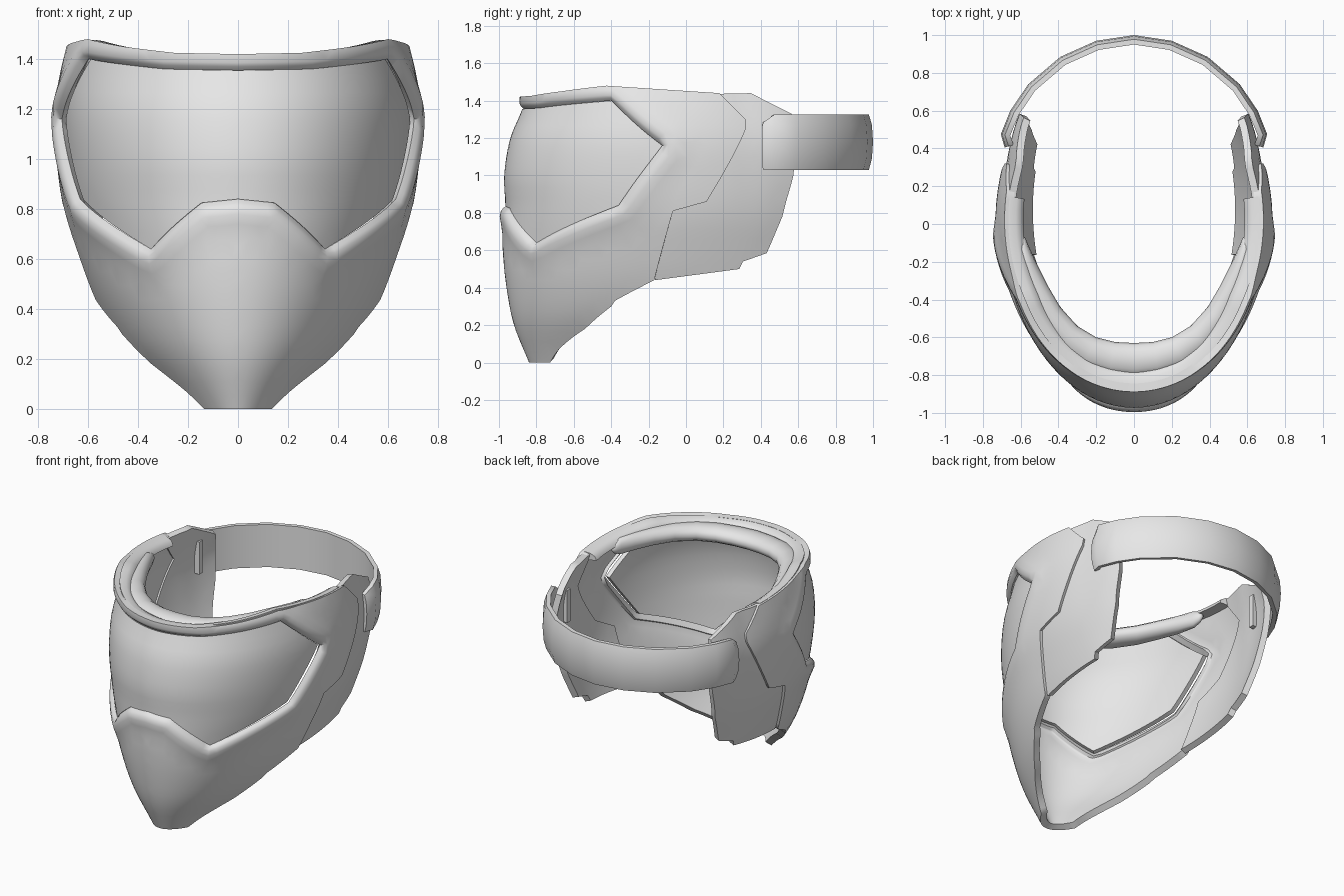
import bpy, bmesh, math
from mathutils import Vector
from mathutils.geometry import delaunay_2d_cdt, intersect_point_line

if "Cube" in bpy.data.objects:
    bpy.data.objects.remove(bpy.data.objects["Cube"])

grey = bpy.data.materials.new("plain_grey")
grey.diffuse_color = (0.8, 0.8, 0.8, 1)
grey.use_nodes = True
grey.node_tree.nodes["Principled BSDF"].inputs["Base Color"].default_value = grey.diffuse_color

# Height profiles of the face shell: half width and forward reach
WIDTH = [(0, .27), (.2, .445), (.3, .512), (.44, .58), (.6, .637), (.8, .697),
         (1.0, .726), (1.2, .733), (1.4, .70), (1.5, .67)]
REACH = [(0, .84), (.2, .92), (.4, .96), (.6, .98), (.75, .982), (.85, .982),
         (1.0, .988), (1.2, .955), (1.36, .89), (1.5, .86)]
# Height of the rounded ridge by distance from the visor opening
RIDGE = [(0, -.024), (.015, -.004), (.03, .008), (.06, .014), (.1, .007), (.15, 0), (4, 0)]
SCALE = .8          # flat length of one radian of shell


def smooth_lookup(table, z):
    """Catmull-Rom style interpolation through a table."""
    z = min(max(z, table[0][0]), table[-1][0])
    n = len(table)

    def slope(i):
        a, b = table[max(i - 1, 0)], table[min(i + 1, n - 1)]
        return (b[1] - a[1]) / (b[0] - a[0])
    for i in range(n - 1):
        (z0, v0), (z1, v1) = table[i], table[i + 1]
        if z <= z1:
            h = z1 - z0
            t = (z - z0) / h
            return ((2*t**3 - 3*t**2 + 1) * v0 + (t**3 - 2*t**2 + t) * h * slope(i)
                    + (3*t**2 - 2*t**3) * v1 + (t**3 - t**2) * h * slope(i + 1))


def on_shell(p, off=0.0):
    a, z = p[0] / SCALE, p[1]
    return Vector(((smooth_lookup(WIDTH, z) + off) * math.sin(a),
                   -(smooth_lookup(REACH, z) + off) * math.cos(a), z))


def fx(x, z):
    """Flat shell coordinate from a front position."""
    return Vector((SCALE * math.asin(x / smooth_lookup(WIDTH, z)), z))


def sy(y, z):
    """Flat shell coordinate from a side position."""
    return Vector((SCALE * math.acos(-y / smooth_lookup(REACH, z)), z))


def distance(p, line):
    best = 9
    for a, b in zip(line, line[1:]):
        q, t = intersect_point_line(p, a, b)
        q = a if t < 0 else b if t > 1 else q
        best = min(best, math.hypot(p[0] - q[0], p[1] - q[1]))
    return best


def densify(line, step):
    out = []
    for a, b in zip(line, line[1:]):
        n = max(1, round((b - a).length / step))
        out += [a.lerp(b, i / n) for i in range(n)]
    return out + [line[-1]]


def mirrored(name, bm, thickness=0, angle=40):
    """Mirror, thicken, bake, then shade smooth with sharp edges kept."""
    me = bpy.data.meshes.new(name)
    bm.to_mesh(me)
    bm.free()
    ob = bpy.data.objects.new(name, me)
    bpy.context.collection.objects.link(ob)
    m = ob.modifiers.new("mirror", 'MIRROR')
    m.merge_threshold = 0.0005
    if thickness:
        s = ob.modifiers.new("solid", 'SOLIDIFY')
        s.thickness = thickness
        s.offset = -1
    bpy.context.view_layer.update()
    dg = bpy.context.evaluated_depsgraph_get()
    baked = bpy.data.meshes.new_from_object(ob.evaluated_get(dg))
    ob.modifiers.clear()
    ob.data = baked
    baked.materials.clear()
    baked.materials.append(grey)
    baked.shade_smooth()
    baked.set_sharp_from_angle(angle=math.radians(angle))


def panel(name, outline, off, thickness, extra=(), step=0.055, angle=40):
    """Fill a flat outline with even triangles, wrapped on the shell."""
    closed = outline + [outline[0]]
    border = densify(closed, step * .8)[:-1]
    inner = []

    def add(p, edge_gap, gap):
        if distance(p, closed) > edge_gap and all((p - q).length > gap for q in inner):
            inner.append(p)
    for p in extra:
        add(p, .011, .012)
    for j in range(int(1.5 / step)):
        for i in range(int(2.2 / step)):
            add(Vector(((i + j % 2 / 2) * step, j * step)), step * .45, step * .6)
    verts, _, faces, *_ = delaunay_2d_cdt(border + inner, [], [list(range(len(border)))],
                                          1, 1e-5)
    bm = bmesh.new()
    bv = [bm.verts.new(on_shell(p, off(p))) for p in verts]
    for f in faces:
        a, b, c = (verts[i] for i in f[:3])
        f = f if (b - a).cross(c - a) > 0 else f[::-1]
        bm.faces.new([bv[i] for i in f])
    bmesh.ops.delete(bm, geom=[v for v in bm.verts if not v.link_faces], context='VERTS')
    mirrored(name, bm, thickness, angle)


def loft(name, rings, angle=35):
    """Closed rings joined in order; first ring lies on the mirror plane."""
    bm = bmesh.new()
    rows = [[bm.verts.new(p) for p in ring] for ring in rings]
    n = len(rows[0])
    for r0, r1 in zip(rows, rows[1:]):
        for i in range(n):
            j = (i + 1) % n
            bm.faces.new((r0[i], r0[j], r1[j], r1[i]))
    cap = bm.faces.new(rows[-1])
    bmesh.ops.recalc_face_normals(bm, faces=bm.faces[:])
    way = cap.calc_center_median() - sum((v.co for v in rows[-2]), Vector()) / n
    if cap.normal.dot(way) < 0:
        bmesh.ops.reverse_faces(bm, faces=bm.faces[:])
    mirrored(name, bm, 0, angle)


# Visor opening, from top centre round to the nose
opening = [Vector((0, 1.355)), fx(.3, 1.36), sy(-.41, 1.40), sy(-.13, 1.16),
           sy(-.37, .84), fx(.36, .64), fx(.15, .825), Vector((0, .84))]

# Rows of points beside the opening that carry the ridge
rows = []
path = densify(opening, .035)
for d in (.015, .03, .06, .1, .15):
    for i, p in enumerate(path):
        t = (path[min(i + 1, len(path) - 1)] - path[max(i - 1, 0)]).normalized()
        q = p + Vector((-t.y, t.x)) * d
        if q.x > .012 and distance(q, opening) > d * .9:
            rows.append(q)

# Face shell with chin, cheeks, brow and visor ridge
lower = [Vector((0, 0)), fx(.135, 0), sy(-.68, .07), sy(-.54, .18), sy(-.40, .30),
         sy(-.38, .33), sy(-.17, .44)]
back = [sy(-.07, .81), sy(.11, .86), sy(.32, 1.25), sy(.32, 1.30), sy(.18, 1.44)]
top = [sy(-.2, 1.465), sy(-.42, 1.48), fx(.45, 1.45), fx(.25, 1.425), Vector((0, 1.42))]
centre = [Vector((0, 1.37)), Vector((0, 1.385))]   # keeps the brow even at the middle
panel("face_shell", lower + back + top + centre[::-1] + opening
      + [Vector((0, .84 - d)) for d in (.015, .03, .06, .1, .15)],
      lambda p: smooth_lookup(RIDGE, distance(p, opening)), .045, rows, angle=55)

# Visor lens, set deeper at the sides
panel("visor_lens", opening,
      lambda p: -.016 - .024 * math.sin(p[0] / SCALE) ** 2, .03)

# Thick brow flange behind the top edge
rings = []
for p in densify([sy(.15, 1.442)] + top, .06)[::-1]:
    rings.append([on_shell(p, o) + Vector((0, 0, dz)) for o, dz in
                  ((-.02, -.003), (-.06, -.008), (-.09, -.025), (-.1, -.05), (-.02, -.055))])
loft("brow_flange", rings, 50)


# Ear guards, flaring a little toward the upper back
def ear_flare(p):
    back_part = min(max((p[0] / SCALE - 1.92) / .28, 0), 1)
    return -.018 + .04 * back_part * min(max((p[1] - .6) / .6, 0), 1)


panel("ear_guard", [sy(-.17, .44), sy(.29, .50), sy(.31, .54), sy(.44, .585),
                    sy(.52, .78), sy(.57, 1.0), sy(.55, 1.33), sy(.35, 1.44),
                    sy(.12, 1.435), sy(.25, 1.25), sy(.03, .92), sy(-.15, .82)],
      ear_flare, .04)

# Brow foam: inner edge, outer edge and height along the brow
foam = [((0, -.63), (0, -.815), 1.36), ((.1, -.625), (.13, -.80), 1.36),
        ((.2, -.60), (.27, -.755), 1.365), ((.3, -.54), (.39, -.67), 1.375),
        ((.39, -.44), (.49, -.55), 1.385), ((.46, -.32), (.555, -.41), 1.39),
        ((.52, -.20), (.60, -.28), 1.39), ((.56, -.11), (.62, -.15), 1.39),
        ((.575, -.075), (.62, -.09), 1.39), ((.59, -.06), (.61, -.062), 1.39)]
rings = []
for k, (p, q, z) in enumerate(foam):
    h = {8: .035, 9: .012}.get(k, .055)
    mid, arm = (Vector(p) + Vector(q)) / 2, (Vector(q) - Vector(p)) / 2
    ring = []
    for i in range(12):
        t = i * math.tau / 12
        c = mid + arm * math.cos(t)
        ring.append((c.x, c.y, z + h * math.sin(t)))
    rings.append(ring)
loft("brow_foam", rings, 70)

# Head strap with a softly domed outer face
strap = [(0, 1.0), (.2, .97), (.39, .885), (.56, .74), (.655, .60), (.705, .475), (.685, .405)]
section = [(.05, 1.035), (.022, 1.03), (.006, 1.09), (0, 1.18), (.006, 1.27),
           (.022, 1.325), (.05, 1.325)]
rings = []
for i, p in enumerate(strap):
    a, b = Vector(strap[max(i - 1, 0)]), Vector(strap[min(i + 1, len(strap) - 1)])
    t = (b - a).normalized()
    inward = Vector((t.y, -t.x)) if i else Vector((0, -1))
    ring = []
    for d, z in section:
        if i == len(strap) - 1:
            z = 1.16 + (z - 1.18) * .85
        c = Vector(p) + inward * d
        ring.append((c.x, c.y, z))
    rings.append(ring)
loft("head_strap", rings, 50)

# Strap tabs on the inner side of the ear guards
bm = bmesh.new()
bmesh.ops.create_cube(bm, size=1)
for v in bm.verts:
    v.co = Vector((v.co.x * .04 + .60, v.co.y * .035 + .43, v.co.z * .22 + 1.2))
mirrored("strap_tab", bm)
